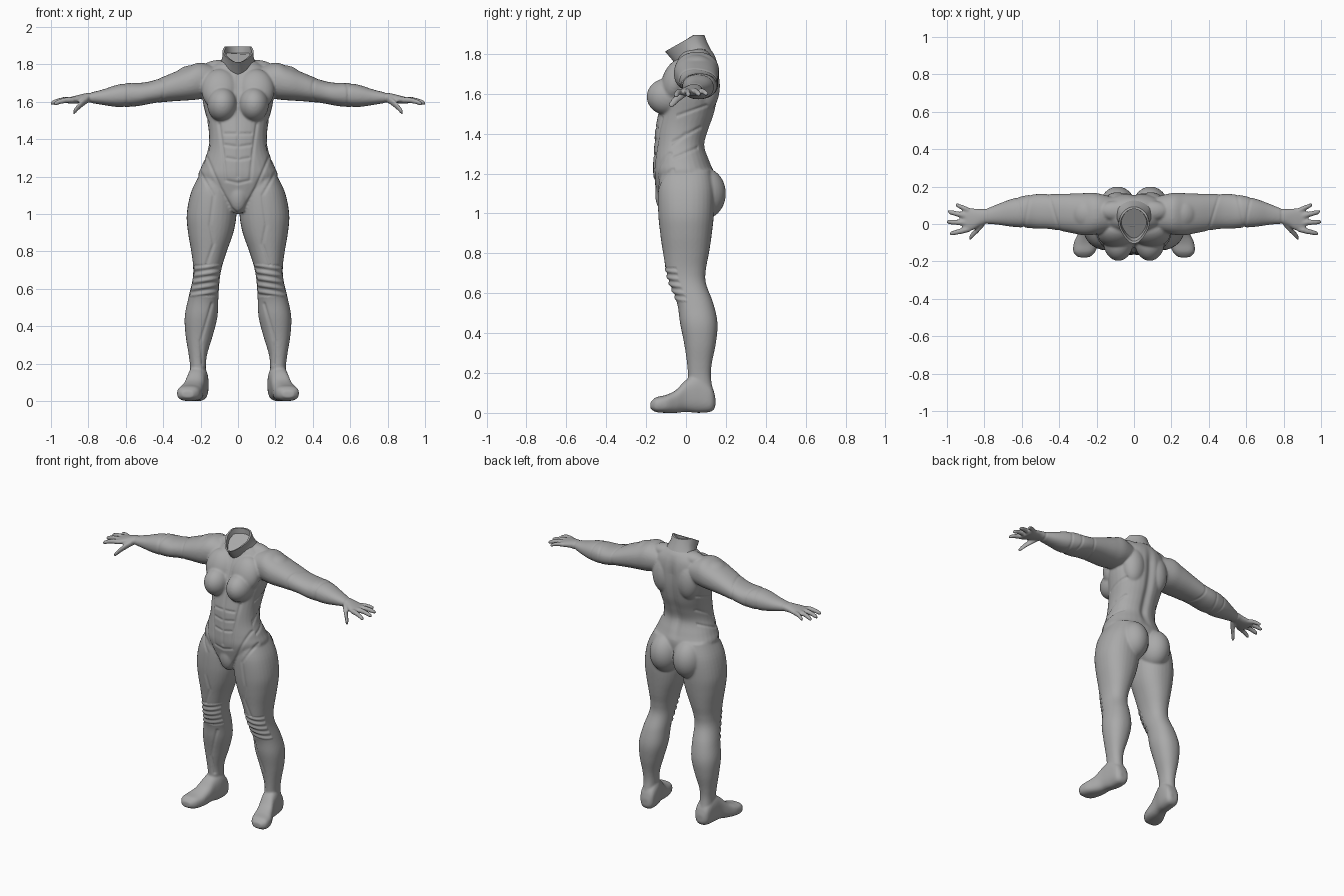
import bpy, bmesh, math
from mathutils import Vector, Matrix

cube = bpy.data.objects.get("Cube")
if cube:
    bpy.data.objects.remove(cube)

grey = bpy.data.materials.new("suit grey")
grey.use_nodes = True
grey.diffuse_color = (0.4, 0.4, 0.4, 1)
grey.node_tree.nodes["Principled BSDF"].inputs["Base Color"].default_value = grey.diffuse_color

ORDER = {"x": lambda t, a, b: (t, a, b),
         "y": lambda t, a, b: (a, t, b),
         "z": lambda t, a, b: (a, b, t)}


def smooth_rows(rows, steps=5):
    """Catmull-Rom interpolation between the section rows."""
    out = []
    for i in range(len(rows) - 1):
        p0, p1, p2 = rows[max(i - 1, 0)], rows[i], rows[i + 1]
        p3 = rows[min(i + 2, len(rows) - 1)]
        for k in range(steps):
            t = k / steps
            out.append([b + t * ((c - a) + t * (2 * a - 5 * b + 4 * c - d + t * (3 * b - a - 3 * c + d))) / 2
                        for a, b, c, d in zip(p0, p1, p2, p3)])
    return out + [rows[-1]]


def loft(bm, axis, rows, side=1, power=0.9, sides=32):
    """Skin rounded sections given as (position, low a, high a, low b, high b)."""
    rings = []
    for t, a0, a1, b0, b1 in smooth_rows(rows):
        ring = []
        for k in range(sides):
            ang = math.tau * k / sides
            c, s = math.cos(ang), math.sin(ang)
            a = (a0 + a1) / 2 + (a1 - a0) / 2 * math.copysign(abs(c) ** power, c)
            b = (b0 + b1) / 2 + (b1 - b0) / 2 * math.copysign(abs(s) ** power, s)
            x, y, z = ORDER[axis](t, a, b)
            ring.append(bm.verts.new((x * side, y, z)))
        rings.append(ring)
    for r, q in zip(rings, rings[1:]):
        for k in range(sides):
            j = (k + 1) % sides
            bm.faces.new((r[k], r[j], q[j], q[k]))
    bm.faces.new(rings[0])
    bm.faces.new(rings[-1])


def blob(bm, centre, radii, tilt=0):
    m = Matrix.Translation(centre) @ Matrix.Rotation(tilt, 4, "X") @ Matrix.Diagonal((*radii, 1))
    bmesh.ops.create_uvsphere(bm, u_segments=32, v_segments=20, radius=1, matrix=m)


def finish(name, bm):
    bmesh.ops.recalc_face_normals(bm, faces=bm.faces)
    me = bpy.data.meshes.new(name)
    bm.to_mesh(me)
    bm.free()
    ob = bpy.data.objects.new(name, me)
    bpy.context.collection.objects.link(ob)
    me.materials.append(grey)
    return ob


bm = bmesh.new()

# Torso: height, half width, front, back
torso = [(1.01, .03, -.11, .03), (1.05, .08, -.135, .09), (1.12, .17, -.15, .13),
         (1.2, .212, -.165, .14), (1.26, .193, -.165, .12), (1.34, .162, -.16, .095),
         (1.42, .155, -.155, .115), (1.5, .165, -.14, .143), (1.6, .188, -.12, .162),
         (1.7, .19, -.085, .165), (1.76, .17, -.05, .157), (1.8, .125, -.03, .14),
         (1.825, .08, -.01, .12)]
loft(bm, "z", [(z, -w, w, f, b) for z, w, f, b in torso])

leg = [(1.22, .04, .2, -.12, .12), (1.12, .015, .25, -.14, .14), (1, .008, .274, -.14, .14),
       (.9, .025, .267, -.13, .13), (.8, .06, .25, -.115, .115), (.72, .085, .24, -.103, .1),
       (.65, .098, .243, -.085, .1), (.55, .105, .266, -.045, .137), (.45, .11, .285, -.03, .158),
       (.35, .135, .28, -.01, .15), (.25, .165, .264, .005, .13), (.18, .172, .256, .01, .125),
       (.1, .17, .258, .01, .138)]
# Foot: depth, centre x, half width, sole, top
foot = [(.147, .207, .025, .03, .08), (.125, .208, .048, .006, .14), (.06, .213, .054, 0, .19),
        (0, .225, .052, .005, .165), (-.05, .24, .058, 0, .115), (-.1, .255, .066, 0, .09),
        (-.15, .266, .058, .004, .078), (-.178, .268, .03, .02, .055)]
arm = [(.1, -.03, .14, 1.64, 1.78), (.2, -.055, .165, 1.615, 1.81), (.27, -.06, .165, 1.608, 1.787),
       (.35, -.045, .162, 1.603, 1.755), (.45, -.027, .16, 1.593, 1.715), (.52, -.025, .16, 1.58, 1.702),
       (.58, -.02, .152, 1.573, 1.702), (.65, -.015, .135, 1.573, 1.69), (.72, -.005, .11, 1.583, 1.667),
       (.78, 0, .086, 1.593, 1.652), (.82, -.008, .08, 1.595, 1.645), (.86, -.032, .084, 1.592, 1.635),
       (.9, -.042, .086, 1.59, 1.625), (.915, -.035, .08, 1.595, 1.62)]
# Fingers: root (x, y, z), tip (x, y, z), radius
fingers = [((.88, -.028, 1.61), (.985, -.052, 1.588), .015),
           ((.88, .005, 1.61), (1.002, .012, 1.592), .015),
           ((.88, .038, 1.61), (.995, .066, 1.594), .015),
           ((.87, .068, 1.61), (.955, .104, 1.597), .014),
           ((.8, .01, 1.615), (.882, -.078, 1.54), .02)]

for s in (1, -1):
    loft(bm, "z", leg, s)
    loft(bm, "y", [(y, c - w, c + w, lo, hi) for y, c, w, lo, hi in foot], s, power=.75)
    loft(bm, "x", arm, s)
    for root, tip, r in fingers:
        rows = []
        for t, f in ((0, 1), (.35, 1.05), (.65, .95), (.9, .85), (1, .45)):
            x, y, z = Vector(root).lerp(Vector(tip), t)
            z += .008 * math.sin(math.pi * t)
            rows.append((x, y - r * f, y + r * f, z - r * f, z + r * f))
        loft(bm, "x", rows, s, 1, 16)
    # Chest, buttock, shoulder, hip, shoulder blade and neck muscles
    blob(bm, (s * .084, -.095, 1.585), (.08, .102, .092))
    blob(bm, (s * .095, -.05, 1.665), (.1, .07, .115), -.35)
    blob(bm, (s * .088, .088, 1.1), (.098, .112, .13))
    blob(bm, (s * .25, .055, 1.705), (.1, .1, .09))
    blob(bm, (s * .09, .1, 1.64), (.08, .07, .13))
    blob(bm, (s * .09, .07, 1.78), (.1, .055, .045))
blob(bm, (0, -.1, 1.1), (.06, .055, .1))

body = finish("body_suit", bm)
fuse = body.modifiers.new("fuse", "REMESH")
fuse.mode = "VOXEL"
fuse.voxel_size = 0.0065
relax = body.modifiers.new("relax", "SMOOTH")
relax.factor = 0.5
relax.iterations = 6
graph = bpy.context.evaluated_depsgraph_get()
fused = bpy.data.meshes.new_from_object(body.evaluated_get(graph))
body.modifiers.clear()
body.data = fused
fused.name = "body_suit"
if not fused.materials:
    fused.materials.append(grey)

# Suit seams on the front (|x|, z) and on the flanks (y, z)
front_seams = [[(0, 1.2), (0, 1.77)],
               [(.1, 1.48), (.078, 1.32), (.065, 1.18), (0, 1.165)],
               [(.165, 1.3), (.095, 1.14), (.035, 1.03), (0, 1)],
               [(.2, 1.22), (.13, 1.1), (.15, .94), (.13, .84), (.17, .73)],
               [(.14, .52), (.2, .32), (.19, .2)],
               [(0, 1.43), (.07, 1.43)], [(0, 1.36), (.07, 1.37)], [(0, 1.29), (.06, 1.3)]]
flank_seams = [[(-.1, 1.47), (.1, 1.54)], [(-.14, 1.32), (.07, 1.43)],
               [(-.14, 1.28), (0, 1.4)], [(-.13, 1.25), (.06, 1.33)]]


def groove(p, seams, width=.0075):
    best = 1
    for line in seams:
        for a, b in zip(line, line[1:]):
            a, b = Vector(a), Vector(b)
            d = b - a
            t = min(1, max(0, (p - a).dot(d) / d.length_squared))
            best = min(best, (p - a - d * t).length)
    return math.exp(-(best / width) ** 2)


moves = []
for v in fused.vertices:
    (x, y, z), n = v.co, v.normal
    ax, push = abs(x), 0
    if ax < .3:
        if n.y < -.3 and y < .06:
            push -= .005 * groove(Vector((ax, z)), front_seams)
            if .56 < z < .73:                      # knee ridges
                push += .004 * math.sin((z + ax * .15) * 180)
        elif abs(n.x) > .6 and 1.2 < z < 1.58 and ax < .22:
            push -= .005 * groove(Vector((y, z)), flank_seams)
        if n.y > .2 and 1.22 < z < 1.8:            # spine hollow
            push -= .014 * math.exp(-(ax / .025) ** 2) * min(1, (z - 1.22) * 8, (1.8 - z) * 8)
    for ring, lean in ((.43, .3), (.57, -.2), (.61, .2), (.79, 0)):   # sleeve creases
        if ax > .35:
            push -= .003 * math.exp(-((ax - ring - lean * (y - .07)) / .007) ** 2)
    moves.append(v.co + n * push)
for v, co in zip(fused.vertices, moves):
    v.co = (co.x, co.y, max(co.z, 0))
fused.shade_smooth()

# Open collar with a slanted, front-pointed rim
bm = bmesh.new()
rings = []
for half, y0, y1, drop in ((.1, -.045, .125, .075), (.083, -.075, .105, .035), (.083, -.105, .092, 0),
                           (.072, -.092, .08, 0), (.068, -.075, .08, .035)):
    ring = []
    for k in range(48):
        ang = math.tau * k / 48
        c = math.cos(ang)
        y = (y0 + y1) / 2 - (y1 - y0) / 2 * c
        x = half * math.sin(ang) * (1 - .3 * max(c, 0))
        z = 1.812 + .083 * min(1, (1 - c) / 1.5) - drop
        ring.append(bm.verts.new((x, y, z)))
    rings.append(ring)
for r, q in zip(rings, rings[1:]):
    for k in range(48):
        j = (k + 1) % 48
        bm.faces.new((r[k], r[j], q[j], q[k]))
bm.faces.new(rings[-1])
bm.faces.new(rings[0])
collar = finish("collar", bm)
bpy.ops.object.select_all(action="DESELECT")
collar.select_set(True)
bpy.context.view_layer.objects.active = collar
bpy.ops.object.shade_smooth_by_angle(angle=math.radians(45))
